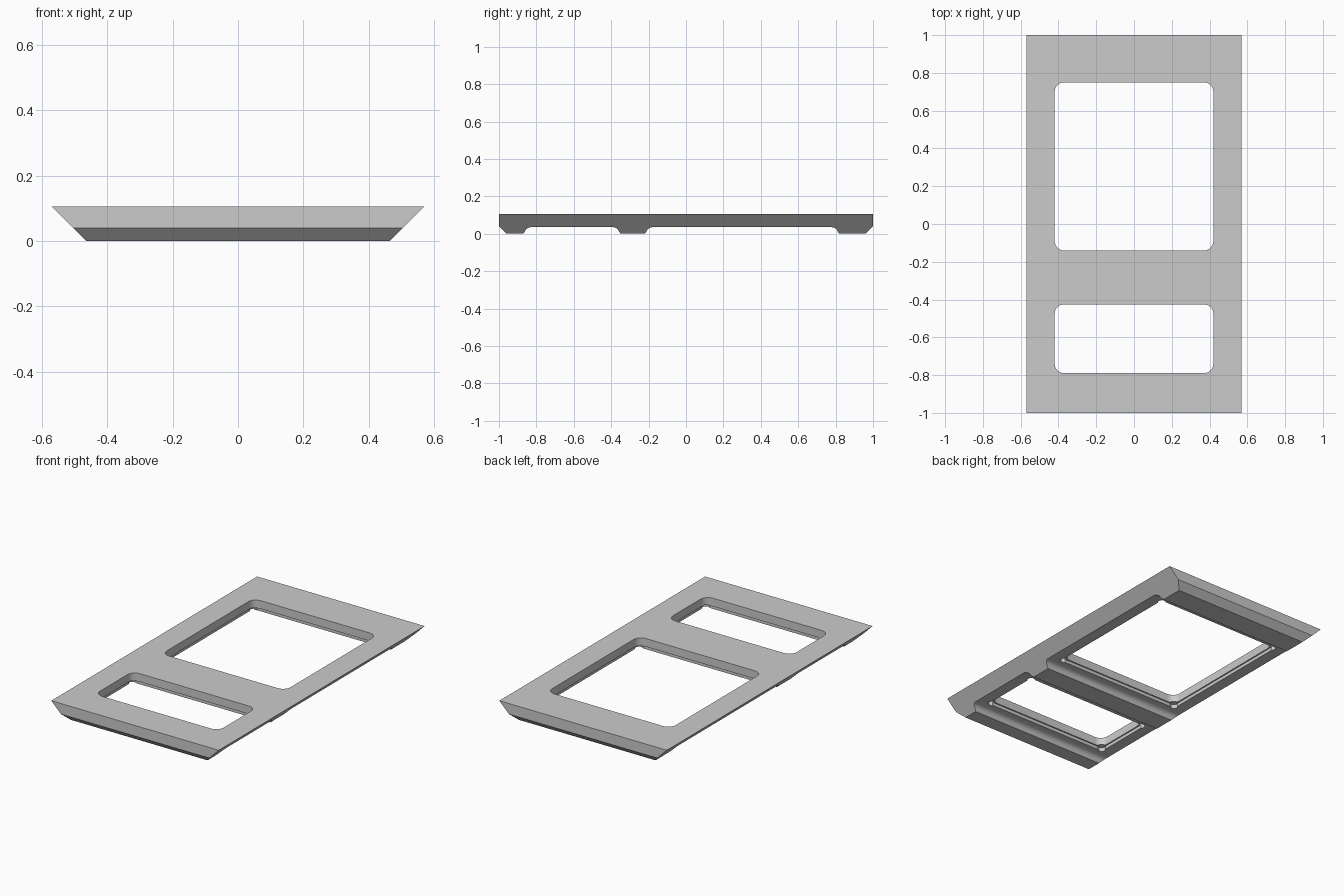
import bpy, bmesh, math
from mathutils import Vector

cube = bpy.data.objects.get("Cube")
if cube:
    bpy.data.objects.remove(cube, do_unlink=True)

TOP, FLOOR = 0.105, 0.035
HALF_W = 0.57

grey = bpy.data.materials.new("light_grey")
grey.use_nodes = True
COLOUR = (0.6, 0.6, 0.6, 1)
grey.diffuse_color = COLOUR
grey.node_tree.nodes["Principled BSDF"].inputs["Base Color"].default_value = COLOUR


def make_object(name, bm):
    bmesh.ops.recalc_face_normals(bm, faces=bm.faces[:])
    mesh = bpy.data.meshes.new(name)
    bm.to_mesh(mesh)
    bm.free()
    mesh.materials.append(grey)
    obj = bpy.data.objects.new(name, mesh)
    bpy.context.scene.collection.objects.link(obj)
    return obj


def extrude_outline(points, direction):
    bm = bmesh.new()
    face = bm.faces.new([bm.verts.new(p) for p in points])
    moved = bmesh.ops.extrude_face_region(bm, geom=[face])["geom"]
    bmesh.ops.translate(bm, vec=direction,
                        verts=[v for v in moved if isinstance(v, bmesh.types.BMVert)])
    return bm


def rounded_rect(cx, cy, hx, hy, r, z, steps=8):
    pts = []
    for i, (sx, sy) in enumerate([(1, 1), (-1, 1), (-1, -1), (1, -1)]):
        for k in range(steps + 1):
            a = math.pi / 2 * (i + k / steps)
            pts.append((cx + sx * (hx - r) + r * math.cos(a),
                        cy + sy * (hy - r) + r * math.sin(a), z))
    return pts


def cut(target, name, bm):
    cutter = make_object(name, bm)
    cutter.hide_render = True
    mod = target.modifiers.new(name, "BOOLEAN")
    mod.operation = "DIFFERENCE"
    mod.solver = "EXACT"
    mod.object = cutter
    bpy.context.view_layer.objects.active = target
    bpy.ops.object.modifier_apply(modifier=mod.name)
    bpy.data.objects.remove(cutter, do_unlink=True)


# Long-section profile: chamfered ends, three feet, two filleted channels
def fillet(y_foot, side, steps=6):
    r = FLOOR
    arc = [(y_foot + side * (0.006 + r * (1 - math.cos(a))), r * math.sin(a))
           for a in [math.pi / 2 * k / steps for k in range(1, steps + 1)]]
    return [(y_foot, 0)] + arc


profile = [(-1, TOP), (-1, 0.04), (-0.96, 0)]
for start, end in [(-0.87, -0.35), (-0.22, 0.82)]:
    profile += fillet(start, 1) + fillet(end, -1)[::-1]
profile += [(0.96, 0), (1, 0.04), (1, TOP)]

bm = extrude_outline([(-HALF_W, y, z) for y, z in profile], (2 * HALF_W, 0, 0))

# Long sides slope inward towards the underside
for s in (1, -1):
    bmesh.ops.bisect_plane(bm, geom=bm.verts[:] + bm.edges[:] + bm.faces[:],
                           plane_co=(s * HALF_W, 0, TOP), plane_no=Vector((s, 0, -1)),
                           clear_outer=True, dist=1e-6)
    bmesh.ops.holes_fill(bm, edges=[e for e in bm.edges if e.is_boundary])
bmesh.ops.dissolve_degenerate(bm, edges=bm.edges[:], dist=1e-5)
frame = make_object("window_frame", bm)

# Two rounded windows, each with a shallow rebate and corner reliefs below
for label, low, high in [("small", -0.79, -0.425), ("large", -0.14, 0.75)]:
    cy, hy, hx = (low + high) / 2, (high - low) / 2, 0.42
    cut(frame, label + "_opening",
        extrude_outline(rounded_rect(0, cy, hx, hy, 0.05, -0.1), (0, 0, 0.4)))
    cut(frame, label + "_rebate",
        extrude_outline(rounded_rect(0, cy, hx + 0.008, hy + 0.008, 0.03, -0.1),
                        (0, 0, 0.155)))
    for sx in (1, -1):
        for sy in (1, -1):
            cut(frame, label + "_corner_relief",
                extrude_outline(rounded_rect(sx * (hx - 0.005), cy + sy * (hy - 0.005),
                                             0.022, 0.022, 0.0219, -0.1, 5),
                                (0, 0, 0.16)))

# Sharp creases, smooth corner curves
bpy.ops.object.select_all(action="DESELECT")
frame.select_set(True)
bpy.context.view_layer.objects.active = frame
bpy.ops.object.shade_smooth_by_angle(angle=math.radians(25))
